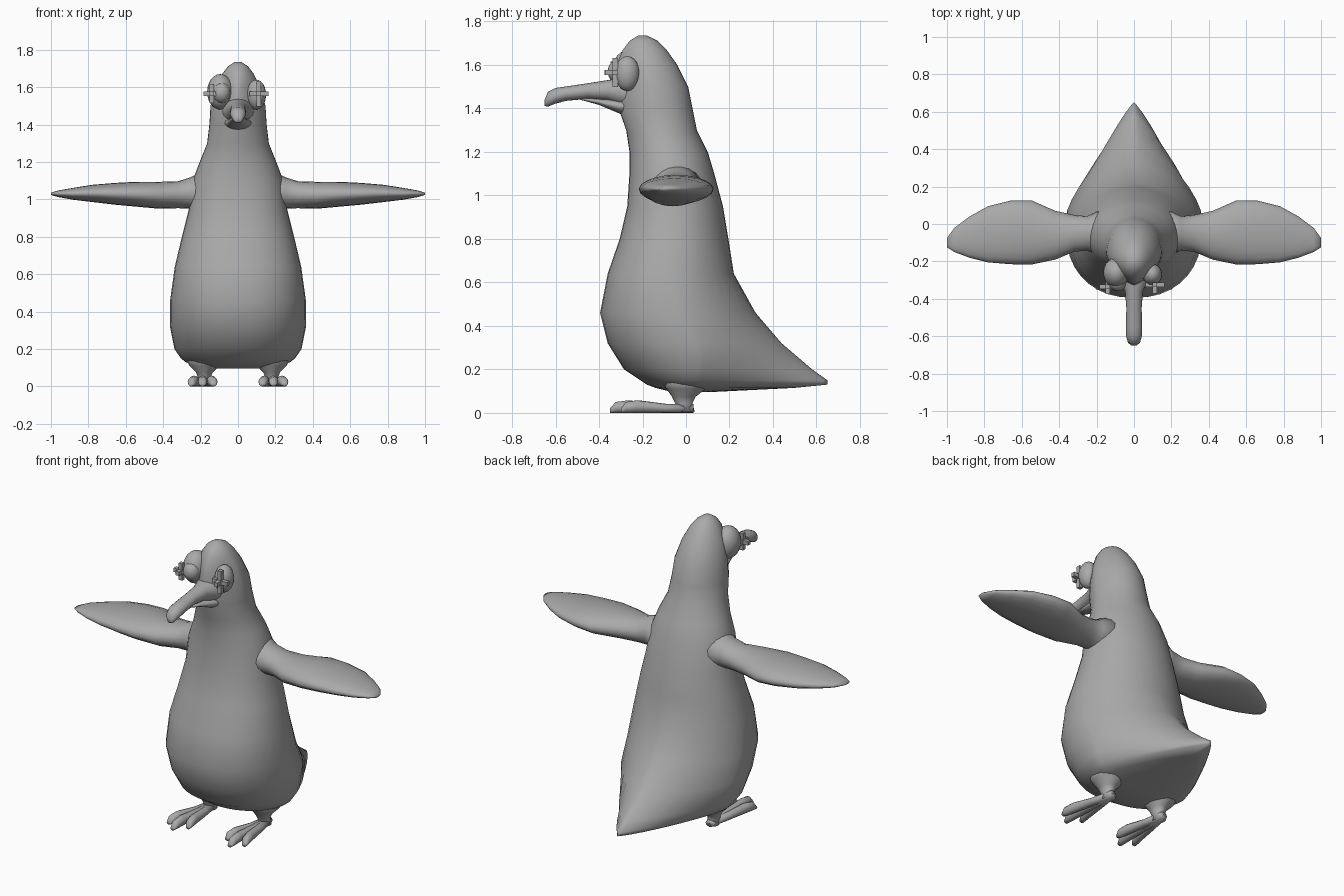
import bpy, bmesh
from math import sin, cos, pi, tau
from mathutils import Matrix, Vector

default = bpy.data.objects.get("Cube")
if default:
    bpy.data.objects.remove(default, do_unlink=True)

GREY = (0.4, 0.4, 0.4, 1.0)
grey = bpy.data.materials.new("plain_grey")
grey.use_nodes = True
grey.diffuse_color = GREY
for node in grey.node_tree.nodes:
    if node.type == "BSDF_PRINCIPLED":
        node.inputs["Base Color"].default_value = GREY


def finish(name, bm, smooth=True):
    """Turn a bmesh into a shaded, coloured object."""
    bmesh.ops.recalc_face_normals(bm, faces=bm.faces)
    mesh = bpy.data.meshes.new(name)
    bm.to_mesh(mesh)
    bm.free()
    mesh.materials.append(grey)
    for face in mesh.polygons:
        face.use_smooth = smooth
    obj = bpy.data.objects.new(name, mesh)
    bpy.context.collection.objects.link(obj)
    return obj


def loft(name, rings):
    """Skin a list of point rings and cap both ends."""
    bm = bmesh.new()
    loops = [[bm.verts.new(p) for p in ring] for ring in rings]
    count = len(loops[0])
    for low, high in zip(loops, loops[1:]):
        for i in range(count):
            j = (i + 1) % count
            bm.faces.new((low[i], low[j], high[j], high[i]))
    bm.faces.new(loops[0])
    bm.faces.new(loops[-1])
    return finish(name, bm)


def tube(name, axis, stations, side=1, segments=20):
    """Loft ellipses along an axis: position, two centres, two radii."""
    rings = []
    for along, c1, c2, r1, r2 in stations:
        ring = []
        for k in range(segments):
            a = tau * k / segments
            p = [c1 + r1 * cos(a), c2 + r2 * sin(a)]
            p.insert("xyz".index(axis), along)
            ring.append(Vector((p[0] * side, p[1], p[2])))
        rings.append(ring)
    return loft(name, rings)


def ball(name, centre, radii):
    bm = bmesh.new()
    bmesh.ops.create_uvsphere(bm, u_segments=20, v_segments=12, radius=1)
    bm.transform(Matrix.Translation(centre) @ Matrix.Diagonal((*radii, 1)))
    return finish(name, bm)


def cross(name, centre, lengths, thick):
    """Three crossing bars."""
    bm = bmesh.new()
    for axis in range(3):
        size = [thick] * 3
        size[axis] = lengths[axis]
        place = Matrix.Translation(centre) @ Matrix.Diagonal((*size, 1))
        bmesh.ops.create_cube(bm, size=1, matrix=place)
    return finish(name, bm, smooth=False)


def power(value, exponent):
    return abs(value) ** exponent * (1 if value >= 0 else -1)


def body_ring(z, front, back, width, front_pow, back_pow, segments=36):
    """Horizontal slice whose front and back can each be round or pointed."""
    middle = min((front + back) / 2, 0.05)
    ring = []
    for k in range(segments):
        a = tau * k / segments
        rear = sin(a) > 0
        e = back_pow if rear else front_pow
        depth = back - middle if rear else middle - front
        ring.append(Vector((width * power(cos(a), e),
                            middle + depth * power(sin(a), e), z)))
    return ring


# Body, head and tail in one skin: height, front, back, half width, powers
BODY = [
    (0.095, -0.06, 0.10, 0.14, 1, 1),
    (0.115, -0.14, 0.50, 0.24, 1, 1.5),
    (0.13, -0.18, 0.65, 0.28, 1, 1.7),
    (0.15, -0.21, 0.65, 0.305, 1, 1.7),
    (0.2, -0.285, 0.58, 0.34, 0.95, 1.6),
    (0.32, -0.36, 0.44, 0.364, 0.9, 1.4),
    (0.46, -0.395, 0.32, 0.363, 0.9, 1.2),
    (0.64, -0.36, 0.22, 0.338, 0.9, 1),
    (0.8, -0.305, 0.195, 0.3, 0.9, 1),
    (0.95, -0.27, 0.17, 0.262, 0.9, 1),
    (1.1, -0.26, 0.13, 0.243, 0.95, 1),
    (1.2, -0.26, 0.1, 0.205, 1, 1),
    (1.3, -0.275, 0.05, 0.165, 1, 1),
    (1.4, -0.31, 0.03, 0.153, 1.1, 1),
    (1.5, -0.33, 0.01, 0.147, 1.4, 1),
    (1.6, -0.32, -0.04, 0.12, 1.4, 1),
    (1.67, -0.29, -0.09, 0.085, 1.1, 1),
    (1.71, -0.26, -0.13, 0.055, 1, 1),
    (1.735, -0.22, -0.18, 0.018, 1, 1),
]
loft("body", [body_ring(*row) for row in BODY])

# Hooked upper beak and short lower beak
tube("upper_beak", "y", [
    (-0.2, 0, 1.46, 0.11, 0.085),
    (-0.3, 0, 1.475, 0.075, 0.066),
    (-0.36, 0, 1.483, 0.048, 0.047),
    (-0.45, 0, 1.48, 0.041, 0.036),
    (-0.55, 0, 1.468, 0.043, 0.033),
    (-0.6, 0, 1.458, 0.042, 0.036),
    (-0.635, 0, 1.442, 0.032, 0.034),
    (-0.65, 0, 1.425, 0.014, 0.014),
])
tube("lower_beak", "y", [
    (-0.2, 0, 1.42, 0.11, 0.05),
    (-0.3, 0, 1.408, 0.065, 0.034),
    (-0.4, 0, 1.43, 0.036, 0.014),
    (-0.49, 0, 1.446, 0.016, 0.005),
])

# Mismatched eyes with crossed bars in front
ball("right_eye", (-0.095, -0.26, 1.575), (0.07, 0.08, 0.095))
ball("right_pupil", (-0.088, -0.31, 1.57), (0.048, 0.05, 0.055))
cross("right_eye_cross", (-0.14, -0.335, 1.565), (0.09, 0.08, 0.1), 0.024)
ball("left_eye", (0.098, -0.27, 1.56), (0.052, 0.057, 0.08))
cross("left_eye_cross", (0.112, -0.325, 1.565), (0.1, 0.095, 0.135), 0.024)

# Wings and feet, mirrored by side
WING = [
    (0.15, -0.05, 1.045, 0.14, 0.13),
    (0.25, -0.05, 1.035, 0.092, 0.085),
    (0.32, -0.05, 1.025, 0.098, 0.072),
    (0.42, -0.06, 1.022, 0.13, 0.072),
    (0.55, -0.045, 1.028, 0.172, 0.066),
    (0.66, -0.045, 1.03, 0.17, 0.058),
    (0.78, -0.055, 1.032, 0.15, 0.046),
    (0.88, -0.07, 1.03, 0.11, 0.032),
    (0.96, -0.085, 1.03, 0.065, 0.018),
    (1.0, -0.1, 1.03, 0.025, 0.006),
]
LEG = [
    (0.005, 0.18, 0.0, 0.034, 0.04),
    (0.045, 0.18, -0.01, 0.032, 0.04),
    (0.075, 0.18, -0.01, 0.045, 0.055),
    (0.11, 0.18, 0.0, 0.08, 0.09),
    (0.17, 0.18, 0.0, 0.11, 0.13),
]
TOES = {"inner": (0.13, -0.29), "middle": (0.19, -0.35), "outer": (0.25, -0.3)}

for label, side in (("left", 1), ("right", -1)):
    tube(label + "_wing", "x", WING, side)
    tube(label + "_leg", "z", LEG, side)
    for toe, (tip_x, tip_y) in TOES.items():
        path = []
        # Fraction along the toe, half width, height of the top
        for t, r, top in ((0, 0.025, 0.04), (0.4, 0.026, 0.042),
                          (0.78, 0.026, 0.058), (0.93, 0.024, 0.05),
                          (1, 0.014, 0.02)):
            path.append((0.035 + (tip_y - 0.035) * t, 0.18 + (tip_x - 0.18) * t,
                         top / 2, r, top / 2))
        tube(f"{label}_{toe}_toe", "y", path, side, 12)
